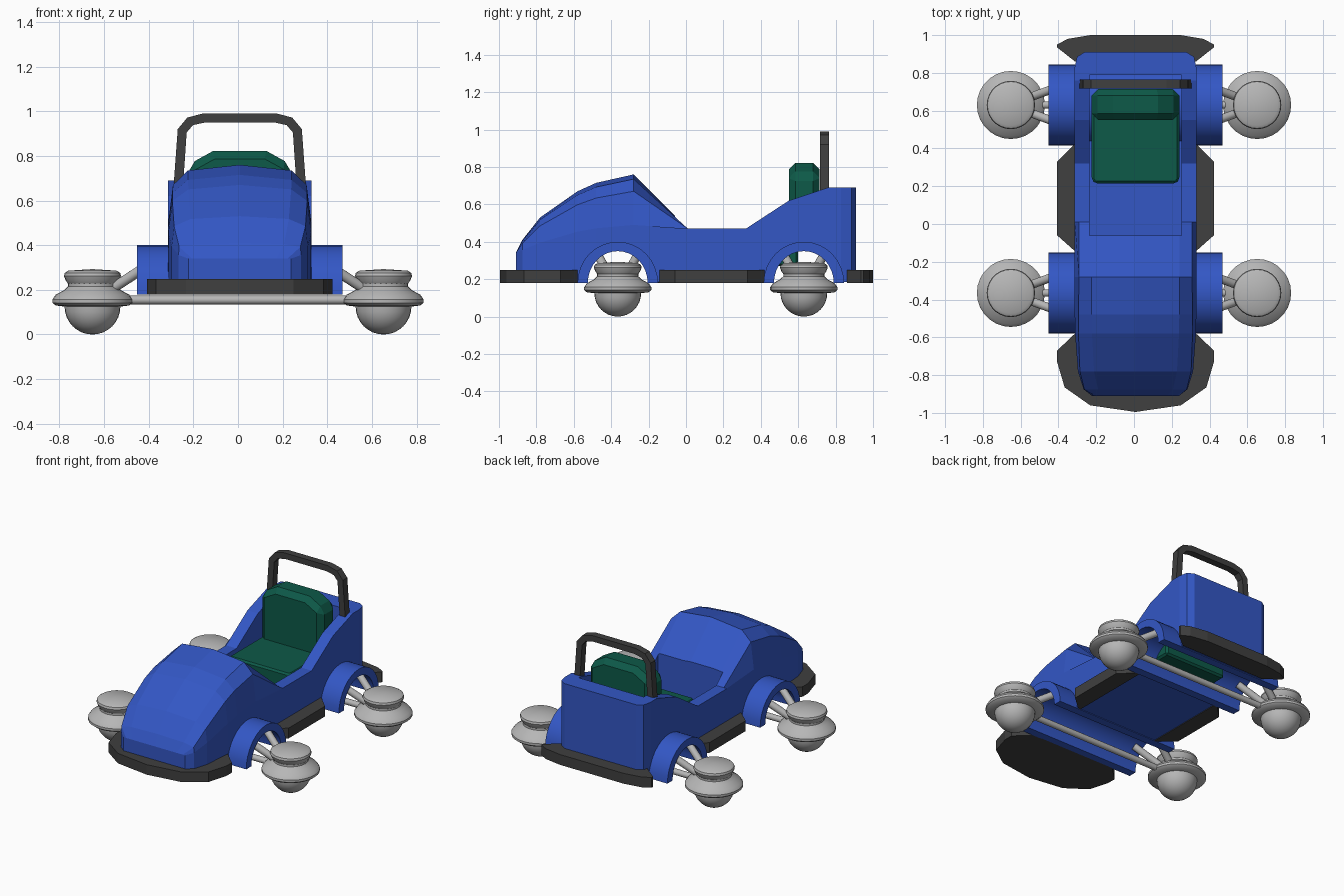
import bpy, bmesh, math
from mathutils import Vector

if "Cube" in bpy.data.objects:
    bpy.data.objects.remove(bpy.data.objects["Cube"])

CX = 0.008            # body centre line
FRONT, REAR = -0.365, 0.63


def material(name, rgb):
    m = bpy.data.materials.new(name)
    m.diffuse_color = (*rgb, 1)
    m.use_nodes = True
    m.node_tree.nodes["Principled BSDF"].inputs["Base Color"].default_value = m.diffuse_color
    return m


BLUE = material("body blue", (0.033, 0.095, 0.56))
DARK = material("bumper charcoal", (0.05, 0.05, 0.05))
GREEN = material("seat green", (0.004, 0.10, 0.065))
GREY = material("metal grey", (0.47, 0.47, 0.47))


def finish(name, bm, mat, smooth=None):
    bmesh.ops.recalc_face_normals(bm, faces=bm.faces)
    me = bpy.data.meshes.new(name)
    bm.to_mesh(me)
    bm.free()
    ob = bpy.data.objects.new(name, me)
    bpy.context.collection.objects.link(ob)
    if mat:
        me.materials.append(mat)
    if smooth:
        bpy.ops.object.select_all(action='DESELECT')
        ob.select_set(True)
        bpy.context.view_layer.objects.active = ob
        bpy.ops.object.shade_smooth_by_angle(angle=math.radians(smooth))
    return ob


def prism(name, pts, axis, lo, hi, mat, smooth=None):
    """Extrude a 2D outline along the given axis from lo to hi."""
    def place(p, t):
        return {'x': (t, *p), 'y': (p[0], t, p[1]), 'z': (*p, t)}[axis]
    bm = bmesh.new()
    a = [bm.verts.new(place(p, lo)) for p in pts]
    b = [bm.verts.new(place(p, hi)) for p in pts]
    bm.faces.new(a)
    bm.faces.new(b[::-1])
    for i in range(len(pts)):
        j = (i + 1) % len(pts)
        bm.faces.new((a[i], a[j], b[j], b[i]))
    return finish(name, bm, mat, smooth)


def mirrored(half):
    """Close a right-hand outline with its mirror image about the centre line."""
    left = [(-x, v) for x, v in reversed(half) if x > 0]
    return [(x + CX, v) for x, v in half + left]


def tube(name, p, q, r, mat):
    p, q = Vector(p), Vector(q)
    bm = bmesh.new()
    bmesh.ops.create_cone(bm, cap_ends=True, segments=14, radius1=r, radius2=r, depth=(q - p).length)
    bm.transform((q - p).to_track_quat('Z', 'Y').to_matrix().to_4x4())
    bmesh.ops.translate(bm, verts=bm.verts, vec=(p + q) / 2)
    return finish(name, bm, mat, 40)


def lathe(name, profile, centre, mat, n=28):
    bm = bmesh.new()
    vs = [bm.verts.new((r, 0, z)) for r, z in profile]
    es = [bm.edges.new(e) for e in zip(vs, vs[1:])]
    bmesh.ops.spin(bm, geom=vs + es, cent=(0, 0, 0), axis=(0, 0, 1), angle=2 * math.pi, steps=n)
    bmesh.ops.remove_doubles(bm, verts=bm.verts, dist=1e-4)
    bmesh.ops.translate(bm, verts=bm.verts, vec=centre)
    return finish(name, bm, mat, 32)


def bevel(ob, width):
    m = ob.modifiers.new("bevel", 'BEVEL')
    m.width, m.segments, m.limit_method = width, 1, 'ANGLE'


# Body shell: cross-sections along y (y, half width, top height, crown roundness)
sections = [(-0.91, 0.23, 0.34, 0), (-0.875, 0.275, 0.41, 0.2), (-0.78, 0.305, 0.53, 0.5),
            (-0.58, 0.32, 0.67, 0.8), (-0.48, 0.322, 0.715, 0.9), (-0.28, 0.322, 0.76, 1),
            (0.01, 0.322, 0.47, 0), (0.32, 0.322, 0.47, 0), (0.55, 0.322, 0.62, 0),
            (0.76, 0.322, 0.69, 0), (0.83, 0.322, 0.69, 0), (0.885, 0.31, 0.69, 0),
            (0.91, 0.27, 0.69, 0)]
bm = bmesh.new()
rings = []
for y, w, top, c in sections:
    half = [(w, 0.185), (w, top - 0.27 * c), (w * (1 - 0.07 * c), top - 0.09 * c),
            (0.72 * w, top - 0.025 * c), (0, top)]
    if c == 0:
        half[2] = (0.93 * w, top)
    rings.append([bm.verts.new((x, y, z)) for x, z in mirrored(half)])
for a, b in zip(rings, rings[1:]):
    for i in range(len(a)):
        j = (i + 1) % len(a)
        bm.faces.new((a[i], a[j], b[j], b[i]))
bm.faces.new(rings[0])
bm.faces.new(rings[-1][::-1])
body = finish("body", bm, BLUE)


def circle(y, r, n=32):
    return [(y + r * math.cos(2 * math.pi * i / n), 0.18 + r * math.sin(2 * math.pi * i / n)) for i in range(n)]


# Cockpit and wheel tunnels cut from the body
cutters = [prism("cockpit_cutter", [(-0.06, 0.28), (0.79, 0.28), (0.79, 1.1), (-0.06, 1.1)],
                 'x', CX - 0.243, CX + 0.243, None)]
for y in (FRONT, REAR):
    cutters.append(prism("tunnel_cutter", circle(y, 0.19), 'x', -0.7, 0.7, None))
for c in cutters:
    c.hide_render = True
    m = body.modifiers.new("cut", 'BOOLEAN')
    m.operation, m.object, m.solver = 'DIFFERENCE', c, 'EXACT'

# Wheel arches: half rings spanning the full width
for label, y in (("front", FRONT), ("rear", REAR)):
    arc = [math.pi * i / 16 for i in range(17)]
    outer = [(y + 0.215 * math.cos(t), 0.18 + 0.22 * math.sin(t)) for t in arc]
    inner = [(y + 0.16 * math.cos(t), 0.18 + 0.17 * math.sin(t)) for t in reversed(arc)]
    prism(label + "_wheel_arch", outer + inner, 'x', CX - 0.46, CX + 0.46, BLUE, 30)

# Bumpers
prism("front_bumper", mirrored([(0, -0.995), (0.24, -0.96), (0.375, -0.865), (0.415, -0.73),
                                (0.415, -0.67), (0.315, -0.575)]), 'z', 0.18, 0.248, DARK)
prism("rear_bumper", mirrored([(0.32, 0.86), (0.415, 0.935), (0.415, 0.95), (0.36, 0.98),
                               (0.24, 1.0)]), 'z', 0.18, 0.25, DARK)
for label, s in (("left", -1), ("right", 1)):
    pts = [(0.3, -0.155), (0.325, -0.14), (0.415, -0.06), (0.415, 0.33), (0.325, 0.42), (0.3, 0.42)]
    prism(label + "_side_bumper", [(CX + s * x, y) for x, y in pts], 'z', 0.18, 0.25, DARK)

# Seat
bevel(prism("seat_cushion", mirrored([(0.215, 0.215), (0.232, 0.235), (0.232, 0.6)]),
            'z', 0.27, 0.46, GREEN), 0.012)
bevel(prism("seat_back", mirrored([(0.232, 0.40), (0.232, 0.76), (0.12, 0.822)]),
            'y', 0.55, 0.715, GREEN), 0.035)

# Roll bar
outer = [(0.305, 0.55), (0.278, 0.92), (0.235, 0.972), (0.165, 0.99)]
inner = [(0.262, 0.55), (0.238, 0.905), (0.21, 0.938), (0.155, 0.95)]
path = outer + [(-x, z) for x, z in reversed(outer)] + [(-x, z) for x, z in inner] + inner[::-1]
prism("roll_bar", [(x + CX, z) for x, z in path], 'y', 0.717, 0.765, DARK)

# Hover pods, axles and struts
dome = [(0.125 * math.sin(t), 0.125 - 0.125 * math.cos(t)) for t in [math.pi / 2 * i / 8 for i in range(9)]]
pod = dome + [(0.165, 0.13), (0.18, 0.142), (0.18, 0.157), (0.165, 0.178), (0.13, 0.197), (0.11, 0.215),
              (0.11, 0.228), (0.12, 0.242), (0.128, 0.262), (0.124, 0.276), (0.108, 0.286), (0, 0.293)]
for label, y in (("front", FRONT), ("rear", REAR)):
    tube(label + "_axle", (-0.6, y, 0.155), (0.6, y, 0.155), 0.02, GREY)
    for side, s in (("left", -1), ("right", 1)):
        lathe(f"{label}_{side}_pod", pod, (s * 0.652, y, 0), GREY)
        for k in (-1, 1):
            tube(f"{label}_{side}_strut", (s * 0.58, y + k * 0.03, 0.195),
                 (s * 0.39, y + k * 0.1, 0.318), 0.023, GREY)
